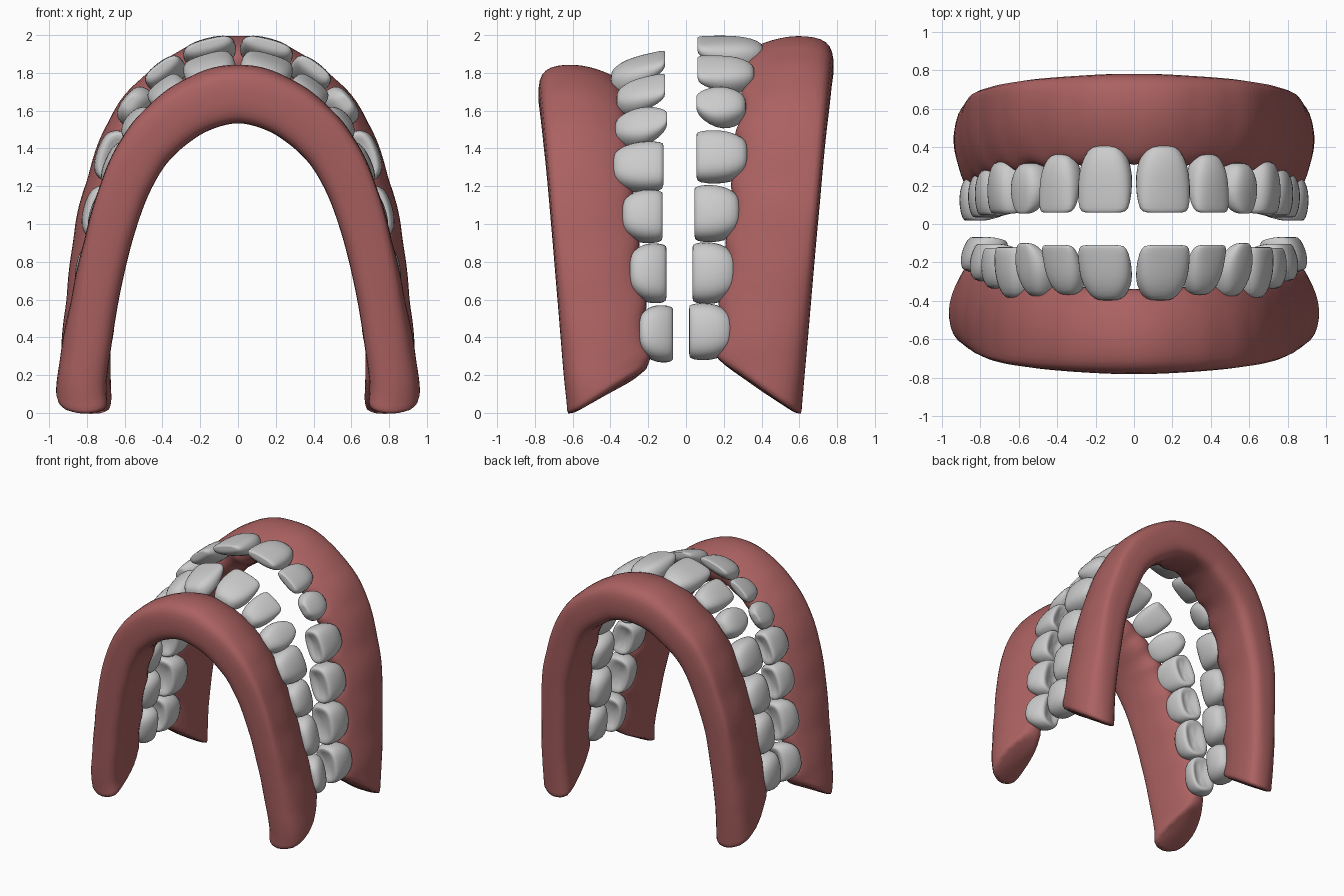
import bpy, bmesh, math
from mathutils import Vector

if "Cube" in bpy.data.objects:
    bpy.data.objects.remove(bpy.data.objects["Cube"])

gum_mat = bpy.data.materials.new("gum_pink")
gum_mat.diffuse_color = (0.41, 0.12, 0.12, 1)
gum_mat.use_nodes = True
gum_mat.node_tree.nodes["Principled BSDF"].inputs["Base Color"].default_value = gum_mat.diffuse_color

# Outer arch outlines, right half, from the front of the mouth to the back (x, z)
UPPER_ARCH = [(0, 2.005), (.2, 1.975), (.38, 1.885), (.58, 1.715), (.71, 1.51), (.8, 1.25),
              (.865, 1.0), (.91, .65), (.945, .3), (.955, -.03)]
LOWER_ARCH = [(0, 1.855), (.2, 1.815), (.4, 1.705), (.58, 1.52), (.7, 1.3), (.79, 1.03),
              (.87, .7), (.93, .4), (.975, .15), (.97, -.04)]

# Teeth: centre x, centre z, width, depth, gum-end y, biting-edge y, outward lean, kind
UPPER_TEETH = [(.148, 1.905, .29, .17, .415, .06, .02, "incisor"),
               (.38, 1.79, .235, .16, .365, .06, .02, "incisor"),
               (.535, 1.615, .235, .18, .32, .055, .01, "canine"),
               (.65, 1.355, .29, .21, .33, .045, 0, "molar"),
               (.705, 1.055, .31, .24, .29, .035, 0, "molar"),
               (.735, .74, .335, .26, .27, .025, 0, "molar"),
               (.785, .43, .31, .25, .25, .008, 0, "molar")]
LOWER_TEETH = [(.145, 1.80, .285, .16, -.40, -.11, .09, "incisor"),
               (.36, 1.68, .22, .15, -.37, -.11, .08, "incisor"),
               (.51, 1.51, .225, .17, -.38, -.10, .07, "canine"),
               (.61, 1.30, .28, .20, -.39, -.11, .03, "molar"),
               (.68, 1.04, .29, .22, -.34, -.115, 0, "molar"),
               (.73, .74, .325, .24, -.30, -.095, -.03, "molar"),
               (.78, .42, .31, .23, -.25, -.06, -.05, "molar")]

# Tooth profiles: height fraction, width factor, depth factor
PROFILES = {
    "incisor": [(0, .36, .5), (.08, .66, .8), (.3, .94, 1), (.58, 1.02, .9), (.88, .97, .6), (1, .86, .38)],
    "canine": [(0, .4, .5), (.1, .68, .85), (.35, .97, 1), (.6, 1.02, .9), (.88, .75, .6), (1, .4, .35)],
    "molar": [(0, .45, .6), (.1, .72, .85), (.35, .95, 1), (.65, 1.01, 1), (.92, .97, .88), (1, .86, .7)]}

# Gum cross-section: height fraction (0 base, 1 margin), offset from the outer arch
SECTION = [(0, -.17), (.01, -.09), (.08, -.035), (.22, -.01), (.42, 0), (.62, -.01), (.8, -.035),
           (.93, -.06), (1, -.10), (1, -.17), (.93, -.22), (.75, -.26), (.45, -.285),
           (.2, -.29), (.07, -.28), (.01, -.23)]


def sample_arch(half):
    """Smooth mirrored curve through the points, with running length."""
    p = [Vector((-x, z)) for x, z in reversed(half[1:])] + [Vector(q) for q in half]
    p = [2 * p[0] - p[1]] + p + [2 * p[-1] - p[-2]]
    pts = []
    for a, b, c, d in zip(p, p[1:], p[2:], p[3:]):
        for k in range(20):
            t = k / 20
            pts.append(.5 * (2 * b + (c - a) * t + (2 * a - 5 * b + 4 * c - d) * t * t
                             + (3 * b - a - 3 * c + d) * t ** 3))
    pts.append(p[-2])
    length = [0]
    for a, b in zip(pts, pts[1:]):
        length.append(length[-1] + (b - a).length)
    return pts, length


def normal_at(pts, i):
    d = pts[min(i + 4, len(pts) - 1)] - pts[max(i - 4, 0)]
    return Vector((-d.y, d.x)).normalized()


def at(arch, s):
    pts, length = arch
    target = s * length[-1]
    i = next((k for k in range(1, len(pts)) if length[k] >= target), len(pts) - 1)
    f = (target - length[i - 1]) / (length[i] - length[i - 1])
    n = normal_at(pts, i - 1).lerp(normal_at(pts, i), f).normalized()
    return pts[i - 1].lerp(pts[i], f), n


def bridge(bm, r0, r1):
    n = len(r0)
    for k in range(n):
        bm.faces.new((r0[k], r0[(k + 1) % n], r1[(k + 1) % n], r1[k]))


def finish(bm, name, mat=None, mirror=False):
    bmesh.ops.recalc_face_normals(bm, faces=bm.faces)
    for f in bm.faces:
        f.smooth = True
    me = bpy.data.meshes.new(name)
    bm.to_mesh(me)
    bm.free()
    ob = bpy.data.objects.new(name, me)
    bpy.context.collection.objects.link(ob)
    if mat:
        me.materials.append(mat)
    if mirror:
        ob.modifiers.new("mirror", "MIRROR").use_mirror_merge = False
    sub = ob.modifiers.new("smooth", "SUBSURF")
    sub.levels = sub.render_levels = 1


def make_gum(name, half, teeth, side, base, margin):
    """base and margin are (y at the back, y at the front), unsigned."""
    arch = sample_arch(half)
    bm = bmesh.new()
    rings = []
    count = 110
    for j in range(count + 1):
        ring = []
        for k, (h, off) in enumerate(SECTION):
            cut = .063 * h                       # slanted back ends
            p, n = at(arch, cut + (1 - 2 * cut) * j / count)
            f = min(1, max(0, p.y / half[0][1]))
            mid = p - n * .15
            gap = min(1, min((Vector((abs(mid.x), mid.y)) - Vector(t[:2])).length / (t[2] * .55)
                             for t in teeth)) ** 2
            y0 = base[0] + (base[1] - base[0]) * f
            y1 = margin[0] + (margin[1] - margin[0]) * f - .045 * gap * (p.y > .3)
            if 0 < k < 9:                        # squarer base at the sides, ripples over the roots
                if h < .3:
                    off *= 1 + .5 * (1 - f) ** 3 - .8 * math.sin(math.pi * f ** 1.4)
                off -= .02 * gap * h
            elif k > 9:                          # wall thins along the sides, thickens in front
                off *= 1 - .12 * math.sin(math.pi * min(1, f / .9)) + .12 * f ** 8
            q = p + n * off
            ring.append(bm.verts.new((q.x, side * (y0 + (y1 - y0) * h), q.y)))
        if rings:
            bridge(bm, rings[-1], ring)
        rings.append(ring)
    bm.faces.new(rings[0])
    bm.faces.new(rings[-1])
    finish(bm, name, gum_mat)


def make_teeth(name, half, teeth):
    pts, _ = sample_arch(half)
    bm = bmesh.new()
    for x, z, w, d, y0, y1, lean, kind in teeth:
        c = Vector((x, z))
        n = normal_at(pts, min(range(len(pts)), key=lambda i: (pts[i] - c).length))
        t = Vector((n.y, -n.x))
        side = 1 if y0 > 0 else -1

        def ring(v, wf, df, y_shift=0):
            out = lean * (v - .5)
            if v > .5 and kind != "molar":       # keep the outer face flat
                out += (1 - df) * d * .3
            verts = []
            for k in range(16):
                a = math.tau * k / 16
                ca, sa = math.cos(a), math.sin(a)
                u = math.copysign(abs(ca) ** .75, ca) * w / 2 * wf
                o = math.copysign(abs(sa) ** .75, sa) * d / 2 * df
                q = c + t * u + n * (o + out)
                inner = side * max(0, -sa) * .025 * v if kind == "molar" else 0
                verts.append(bm.verts.new((q.x, y0 + (y1 - y0) * v + y_shift + inner, q.y)))
            return verts

        prof = PROFILES[kind]
        rings = [ring(*row) for row in prof]
        # biting surface, hollowed on the molars
        dip = .035 * side if kind == "molar" else 0
        rings.append(ring(1, prof[-1][1] * .6, prof[-1][2] * .35, dip))
        for a, b in zip(rings, rings[1:]):
            bridge(bm, a, b)
        bm.faces.new(rings[0])
        bm.faces.new(rings[-1])
    finish(bm, name, mirror=True)


make_gum("upper_gum", UPPER_ARCH, UPPER_TEETH, 1, (.612, .783), (.14, .345))
make_gum("lower_gum", LOWER_ARCH, LOWER_TEETH, -1, (.63, .783), (.17, .38))
make_teeth("upper_teeth", UPPER_ARCH, UPPER_TEETH)
make_teeth("lower_teeth", LOWER_ARCH, LOWER_TEETH)
